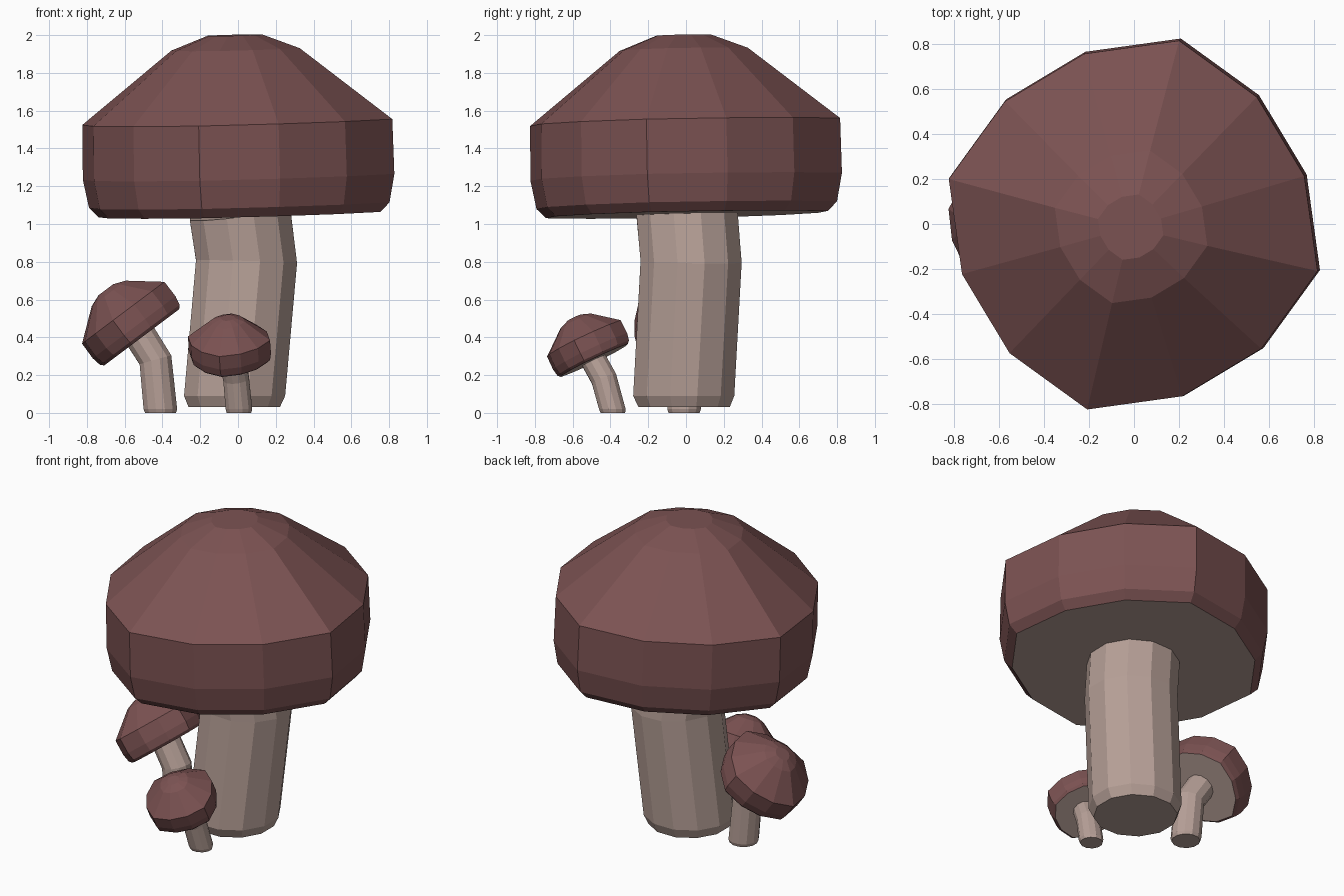
import bpy, bmesh
from math import cos, sin, radians
from mathutils import Vector, Matrix

if "Cube" in bpy.data.objects:
    bpy.data.objects.remove(bpy.data.objects["Cube"])

SIDES = 12
UP = Vector((0, 0, 1))


def material(name, rgb):
    m = bpy.data.materials.new(name)
    m.diffuse_color = (*rgb, 1)
    m.use_nodes = True
    m.node_tree.nodes["Principled BSDF"].inputs["Base Color"].default_value = m.diffuse_color
    return m


CAP = material("cap_red", (0.20, 0.085, 0.085))
STEM = material("stem_beige", (0.47, 0.35, 0.31))


def loft(name, rings, mats, bottom_mat=0):
    """Skin a list of rings of points and close both ends."""
    bm = bmesh.new()
    loops = [[bm.verts.new(p) for p in ring] for ring in rings]
    for a, b in zip(loops, loops[1:]):
        for i in range(SIDES):
            j = (i + 1) % SIDES
            bm.faces.new((a[i], a[j], b[j], b[i]))
    bm.faces.new(loops[0][::-1]).material_index = bottom_mat
    bm.faces.new(loops[-1])
    bmesh.ops.recalc_face_normals(bm, faces=bm.faces)
    mesh = bpy.data.meshes.new(name)
    bm.to_mesh(mesh)
    bm.free()
    for m in mats:
        mesh.materials.append(m)
    obj = bpy.data.objects.new(name, mesh)
    bpy.context.collection.objects.link(obj)


# Cap profile at full size: radius, height above the flat underside
PROFILE = [(0.77, 0), (0.82, 0.05), (0.85, 0.2), (0.846, 0.49), (0.35, 0.875), (0.15, 0.95)]


def cap(name, centre, axis, scale):
    place = (Matrix.Translation(centre)
             @ UP.rotation_difference(Vector(axis)).to_matrix().to_4x4()
             @ Matrix.Scale(scale, 4))
    rings = []
    for r, z in PROFILE:
        ring = []
        for i in range(SIDES):
            a = radians(-14 + 30 * i)
            k = r if i % 3 == 0 else r * 0.937   # four corners stick out
            ring.append(place @ Vector((k * cos(a), k * sin(a), z)))
        rings.append(ring)
    loft(name, rings, [CAP, STEM], 1)


def stem(name, path):
    """path: x, y, z, radius for each ring."""
    pts = [Vector(p[:3]) for p in path]
    rings = []
    for n, p in enumerate(pts):
        t = pts[min(n + 1, len(pts) - 1)] - pts[max(n - 1, 0)]
        q = UP.rotation_difference(t) if n > 1 else UP.rotation_difference(UP)
        r = path[n][3]
        rings.append([p + q @ Vector((r * cos(radians(15 + 30 * i)),
                                      r * sin(radians(15 + 30 * i)), 0))
                      for i in range(SIDES)])
    loft(name, rings, [STEM])


# Large mushroom
cap("large_cap", (0.008, 0.005, 1.05), (-0.024, -0.02, 1), 1)
stem("large_stem", [(-0.02, -0.01, 0.03, 0.25), (-0.018, -0.012, 0.09, 0.277),
                    (0.045, 0.027, 0.8, 0.277), (0.01, 0.005, 1.06, 0.277)])

# Left small mushroom
cap("left_cap", (-0.51, 0, 0.40), (-0.6, 0, 0.8), 0.332)
stem("left_stem", [(-0.41, -0.01, 0, 0.085), (-0.411, -0.01, 0.02, 0.092),
                   (-0.437, -0.01, 0.28, 0.09), (-0.525, 0, 0.42, 0.088)])

# Front small mushroom
cap("front_cap", (-0.04, -0.485, 0.278), (-0.06, -0.43, 0.9), 0.264)
stem("front_stem", [(0.005, -0.387, 0, 0.067), (0.005, -0.39, 0.02, 0.073),
                    (-0.01, -0.434, 0.18, 0.071), (-0.03, -0.495, 0.29, 0.07)])
